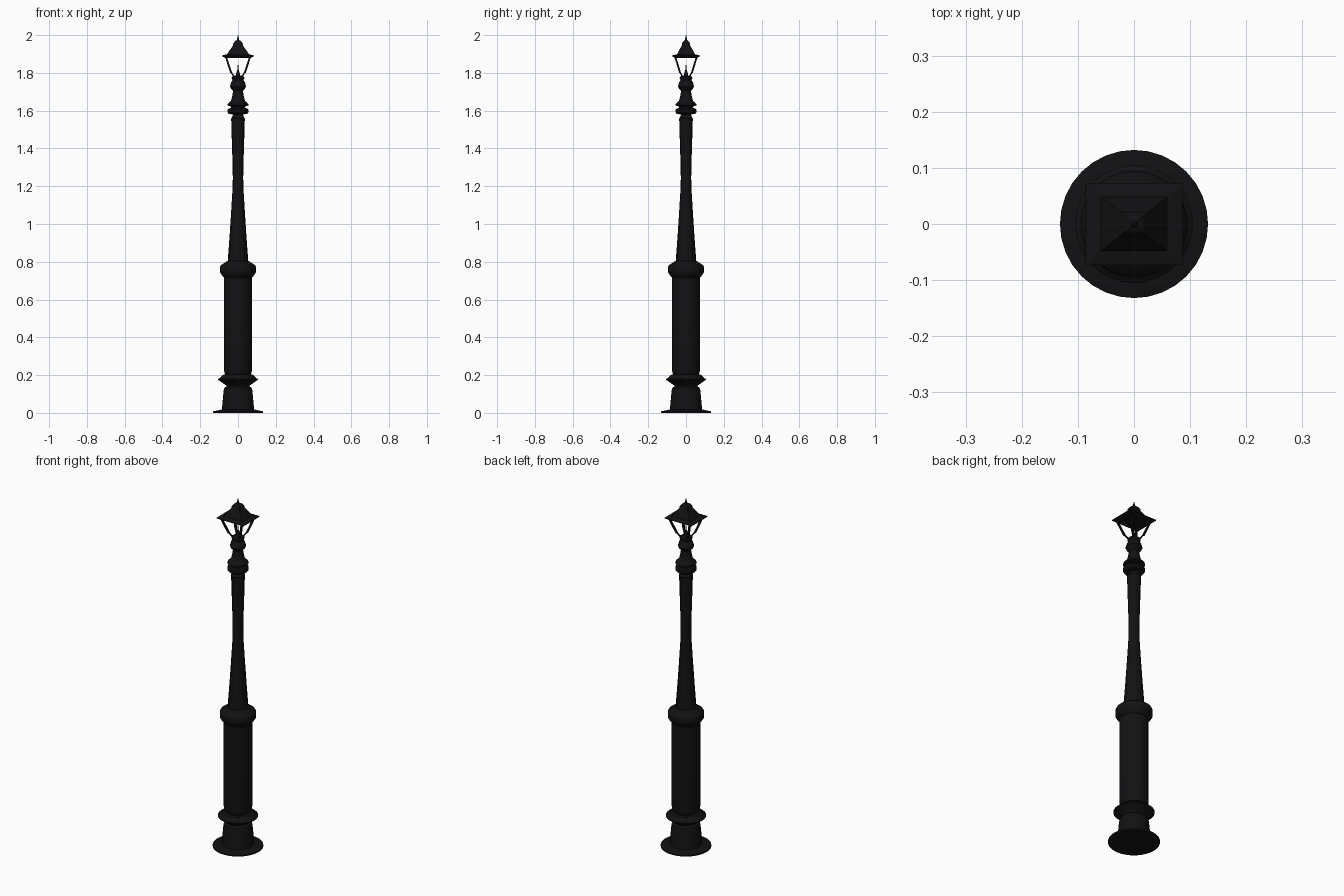
import bpy, bmesh, math
from mathutils import Vector

black = bpy.data.materials.new("black_iron")
black.diffuse_color = (0.006, 0.006, 0.007, 1)


def finish(name, bm, smooth=True):
    bmesh.ops.recalc_face_normals(bm, faces=bm.faces)
    me = bpy.data.meshes.new(name)
    bm.to_mesh(me)
    bm.free()
    ob = bpy.data.objects.new(name, me)
    bpy.context.collection.objects.link(ob)
    me.materials.append(black)
    if smooth:
        bpy.ops.object.select_all(action='DESELECT')
        ob.select_set(True)
        bpy.context.view_layer.objects.active = ob
        bpy.ops.object.shade_smooth_by_angle(angle=math.radians(35))
    return ob


def skin(name, rings, smooth=True, caps=True):
    bm = bmesh.new()
    loops = [[bm.verts.new(p) for p in r] for r in rings]
    n = len(loops[0])
    for a, b in zip(loops, loops[1:]):
        for i in range(n):
            j = (i + 1) % n
            bm.faces.new((a[i], a[j], b[j], b[i]))
    if caps:
        bm.faces.new(loops[0][::-1])
        bm.faces.new(loops[-1])
    return finish(name, bm, smooth)


def lathe(name, profile, sides=32, flute=0.0):
    # flute > 0 pulls every second pair of points inward
    rings = []
    for r, z in profile:
        rings.append([((r * (1 - flute * (i % 4 > 1))) * math.cos(math.tau * i / sides),
                       (r * (1 - flute * (i % 4 > 1))) * math.sin(math.tau * i / sides), z)
                      for i in range(sides)])
    return skin(name, rings)


def rect_stack(name, levels):
    # stacked rectangles: (half x, half y, z)
    return skin(name, [[(-x, -y, z), (x, -y, z), (x, y, z), (-x, y, z)]
                       for x, y, z in levels], smooth=False)


def bar(name, a, b, w):
    a, b = Vector(a), Vector(b)
    offs = [(-w, -w, 0), (w, -w, 0), (w, w, 0), (-w, w, 0)]
    return skin(name, [[p + Vector(o) for o in offs] for p in (a, b)], smooth=False)


# Pedestal
lathe("base_plate", [(0.132, 0), (0.132, 0.008), (0.085, 0.018)])
lathe("plinth", [(0.086, 0.012), (0.076, 0.12), (0.072, 0.133), (0.06, 0.142)])
lathe("lower_ring", [(0.058, 0.135), (0.062, 0.145), (0.084, 0.160), (0.105, 0.174),
                     (0.105, 0.179), (0.09, 0.19), (0.082, 0.2), (0.065, 0.205)])
lathe("lower_column", [(0.062, 0.195), (0.072, 0.212), (0.075, 0.235), (0.075, 0.715), (0.07, 0.722)])
lathe("collar", [(0.07, 0.715), (0.08, 0.722), (0.094, 0.742), (0.095, 0.772),
                 (0.09, 0.782), (0.07, 0.795), (0.058, 0.803), (0.045, 0.803)])

# Fluted shaft
lathe("shaft", [(0.055, 0.795), (0.045, 0.93), (0.036, 1.07), (0.030, 1.17), (0.0275, 1.24),
                (0.029, 1.32), (0.033, 1.45), (0.036, 1.555)], 48, 0.06)
lathe("shaft_cap", [(0.034, 1.55), (0.036, 1.56), (0.027, 1.575), (0.027, 1.59)])

# Neck rings and vase below the lantern
lathe("neck_rings", [(0.03, 1.58), (0.05, 1.584), (0.056, 1.592), (0.056, 1.604), (0.05, 1.611),
                     (0.038, 1.614), (0.038, 1.622), (0.056, 1.628), (0.054, 1.636),
                     (0.045, 1.643), (0.036, 1.655), (0.03, 1.68), (0.027, 1.70), (0.027, 1.71)])
lathe("vase", [(0.026, 1.705), (0.036, 1.715), (0.043, 1.728), (0.036, 1.75),
               (0.029, 1.762), (0.034, 1.772), (0.032, 1.78), (0.02, 1.786)])
lathe("burner", [(0.012, 1.782), (0.009, 1.80), (0.004, 1.815), (0.001, 1.845)], 12)

# Lantern frame
TX, TY, TZ = 0.064, 0.057, 1.885
BX, BY, BZ = 0.036, 0.031, 1.80
for sx in (-1, 1):
    for sy in (-1, 1):
        bar("lantern_post", (sx * BX, sy * BY, BZ), (sx * TX, sy * TY, TZ), 0.005)
        bar("lantern_bracket", (sx * 0.02, sy * 0.018, 1.778), (sx * BX, sy * BY, BZ + 0.004), 0.004)

# Roof and finial
rect_stack("roof_rim", [(0.068, 0.058, 1.880), (0.086, 0.073, 1.888), (0.086, 0.073, 1.892), (0.062, 0.05, 1.898)])
rect_stack("roof", [(0.063, 0.051, 1.892), (0.023, 0.02, 1.950)])
rect_stack("roof_cap", [(0.026, 0.022, 1.948), (0.025, 0.021, 1.956), (0.016, 0.014, 1.968), (0.005, 0.005, 1.974)])
lathe("finial", [(0.004, 1.97), (0.006, 1.978), (0.004, 1.985), (0.001, 2.0)], 12)
